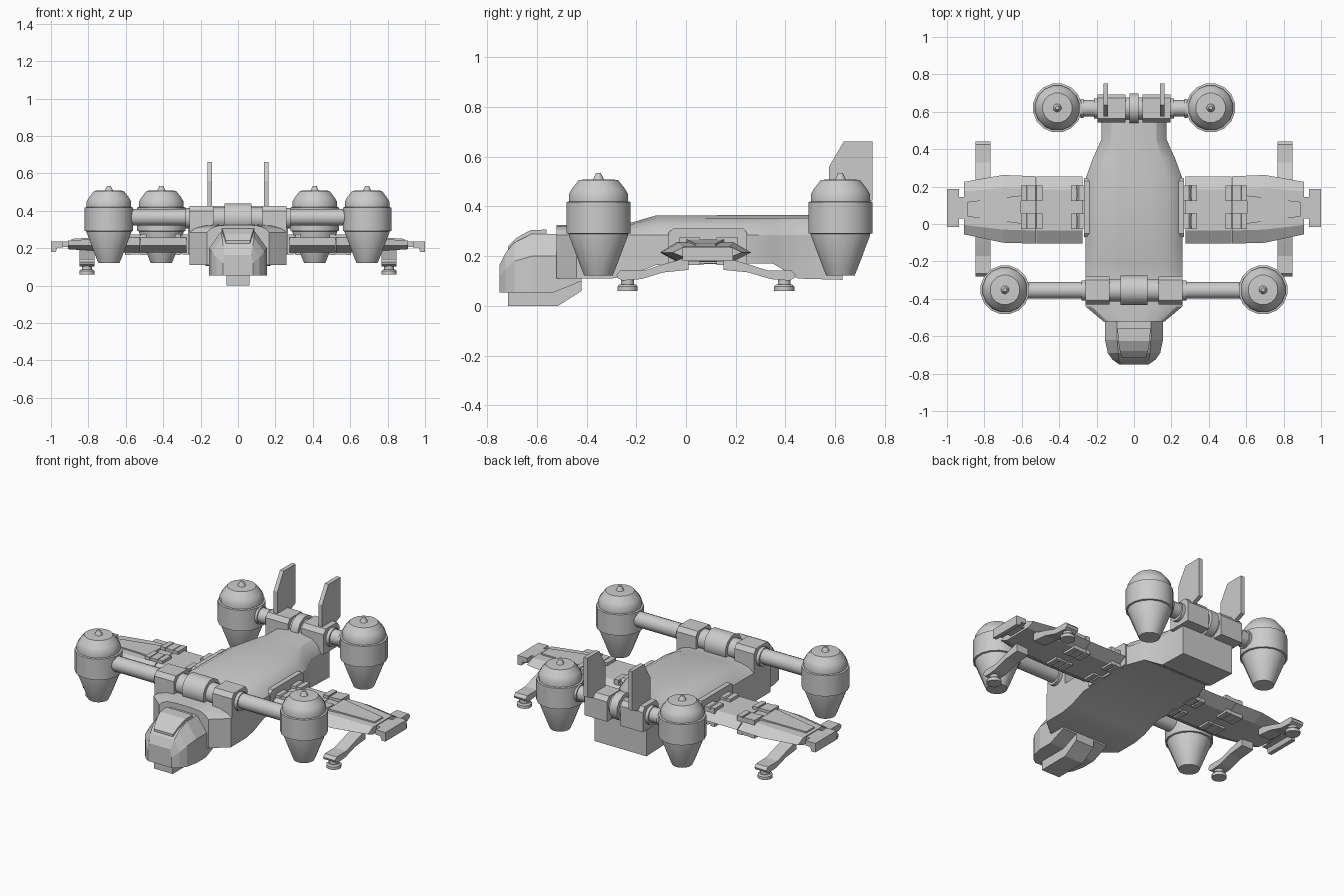
import bpy, bmesh
from math import cos, sin, pi, radians

if "Cube" in bpy.data.objects:
    bpy.data.objects.remove(bpy.data.objects["Cube"])


def loft(name, rings, mirror=False, smooth=0):
    """Skin a list of equal-length point rings, cap both ends, optionally mirror in x."""
    bm = bmesh.new()
    vs = [[bm.verts.new(p) for p in r] for r in rings]
    n = len(rings[0])
    for a, b in zip(vs, vs[1:]):
        for i in range(n):
            j = (i + 1) % n
            bm.faces.new((a[i], a[j], b[j], b[i]))
    bm.faces.new(vs[0])
    bm.faces.new(vs[-1])
    bmesh.ops.recalc_face_normals(bm, faces=bm.faces)
    me = bpy.data.meshes.new(name)
    bm.to_mesh(me)
    bm.free()
    ob = bpy.data.objects.new(name, me)
    bpy.context.collection.objects.link(ob)
    if mirror:
        m = ob.modifiers.new("mirror", 'MIRROR')
        m.use_mirror_merge = False
    if smooth:
        bpy.ops.object.select_all(action='DESELECT')
        ob.select_set(True)
        bpy.context.view_layer.objects.active = ob
        bpy.ops.object.shade_smooth_by_angle(angle=radians(smooth))
    return ob


def box(name, x, y, z, mirror=True):
    return loft(name, [[(a, y[0], z[0]), (a, y[1], z[0]), (a, y[1], z[1]), (a, y[0], z[1])] for a in x], mirror)


def side_prism(name, prof, x0, x1, mirror=False):
    return loft(name, [[(x, y, z) for y, z in prof] for x in (x0, x1)], mirror)


def turned(name, axis, centre, prof, n=16, mirror=True):
    """Revolve (radius, position) pairs around an axis through centre."""
    rings = []
    for r, t in prof:
        ring = []
        for i in range(n):
            a = 2 * pi * (i + .5) / n
            u, v = r * cos(a), r * sin(a)
            d = {'x': (t, u, v), 'y': (u, t, v), 'z': (u, v, t)}[axis]
            ring.append(tuple(c + e for c, e in zip(centre, d)))
        rings.append(ring)
    return loft(name, rings, mirror, 32)


# Main hull: rounded deck, arched belly, narrowing tail
def hull_ring(y, w, top, bottom):
    half = [(w, bottom), (w, .285), (w * .88, .285 + (top - .285) * .5),
            (w * .68, .285 + (top - .285) * .85), (w * .3, top)]
    return [(x, y, z) for x, z in half] + [(-x, y, z) for x, z in reversed(half)]


loft("hull", [hull_ring(*s) for s in (
    (-.52, .165, .325, .11), (-.44, .26, .327, .11), (-.30, .26, .329, .11),
    (-.22, .26, .335, .125), (-.12, .26, .364, .165), (.24, .26, .365, .17),
    (.35, .22, .365, .17), (.45, .175, .365, .11), (.63, .175, .365, .105))], smooth=25)


# Cockpit, canopy plate and chin
def nose_ring(y, w, shoulder, tw, top, bottom=.055):
    return [(w, y, bottom), (w, y, shoulder), (tw, y, top),
            (-tw, y, top), (-w, y, shoulder), (-w, y, bottom)]


loft("cockpit", [nose_ring(*s) for s in (
    (-.42, .155, .20, .09, .29, .10), (-.53, .155, .20, .09, .29),
    (-.62, .155, .20, .09, .29), (-.69, .14, .18, .085, .255),
    (-.725, .115, .15, .08, .215), (-.75, .08, .12, .07, .165))])
loft("canopy", [[(w, y, z - .05), (w, y, z), (-w, y, z), (-w, y, z - .05)] for y, w, z in (
    (-.56, .088, .307), (-.625, .085, .305), (-.68, .075, .275), (-.715, .065, .24))])
side_prism("chin", [(-.715, .06), (-.715, 0), (-.515, 0), (-.42, .06), (-.42, .12), (-.6, .12)], -.062, .062)

# Rotor beams: mounting blocks, hub drums and tubes, front and rear
for tag, y, xin, xout, xeng, hub, zlow in (
        ("front", -.355, .13, .26, .69, .072, .20), ("rear", .618, .045, .195, .41, .025, .28)):
    side_prism(tag + "_mount", [(y - .075, zlow), (y - .075, .40), (y - .055, .427),
                                (y + .055, .427), (y + .075, .40), (y + .075, zlow)], xin, xout, True)
    c = (0, y, .36)
    turned(tag + "_hub", 'x', c, [(.082, -hub), (.082, hub)], 12, False)
    turned(tag + "_axle", 'x', c, [(.06, -xin - .01), (.06, xin + .01)], 16, False)
    turned(tag + "_collar", 'x', c, [(.055, xout - .01), (.055, xout + .02)])
    turned(tag + "_tube", 'x', (0, y, .365), [(.045, xout), (.045, xeng - .08)])
    # Engine pod
    turned(tag + "_engine", 'z', (xeng, y + .003, 0), [
        (.058, .122), (.07, .15), (.122, .285), (.122, .29), (.132, .292), (.132, .418),
        (.121, .42), (.121, .45), (.108, .472), (.08, .507), (.022, .509), (.010, .534)])
turned("rear_beam_flange", 'x', (0, .618, .365), [(.052, .27), (.052, .285)])

# Twin tail fins
side_prism("tail_fin", [(.575, .40), (.575, .56), (.635, .662), (.75, .662), (.75, .425), (.69, .40)],
           .138, .163, True)


# Wings: hexagonal section, two panels, tip
def wing_ring(x, y0, y1, e0, e1, t):
    return [(x, y0, .215), (x, y0 + e0, .22 + t), (x, y1 - e1, .22 + t),
            (x, y1, .215), (x, y1 - e1, .215 - t), (x, y0 + e0, .215 - t)]


side_prism("wing_root", [(-.07, .17), (-.07, .295), (-.05, .312), (.23, .312), (.245, .295), (.245, .17)],
           .23, .268, True)
loft("inner_wing", [wing_ring(x, -.105, .255, .07, .07, .038) for x in (.275, .52)], True)
box("wing_spar", (.25, .60), (-.01, .17), (.195, .24))
loft("outer_wing", [wing_ring(.525, -.105, .255, .07, .07, .038),
                    wing_ring(.70, -.10, .262, .07, .07, .035),
                    wing_ring(.91, -.055, .225, .05, .05, .02)], True)
loft("wing_panel", [[(x, y0, .22), (x, y1, .22), (x, y1, z), (x, y0, z)] for x, y0, y1, z in (
    (.605, .002, .152, .268), (.89, .04, .118, .25))], True)
box("tip_joint", (.89, .95), (.03, .145), (.207, .235))
loft("wing_tip", [[(.935, y, .205), (.935, y, .235), (1, y, .235), (1, y, .18), (.975, y, .18), (.965, y, .205)]
                  for y in (-.015, .188)], True)

# Hinges on both sides of the inner panel
for y in (.015, .165):
    for x0, x1, tag in ((.275, .338, "inner"), (.488, .605, "outer")):
        xm = .272 if tag == "inner" else .55
        box(tag + "_hinge_plate", (x0, x1), (y - .028, y + .028), (.172, .266))
        turned(tag + "_hinge_pin", 'y', (xm, y, .22), [(.058, -.04), (.058, .04)], 8)
        if tag == "outer":
            box("hinge_lug", (.488, .52), (y - .042, y + .042), (.165, .276))
        box("hinge_strap", (x1 - .03, x1), (y - .042, y + .042), (.165, .276))

# Landing legs with ankles and feet, fore and aft of the wing
for tag, s in (("front", -1), ("rear", 1)):
    prof = [(.07, .20), (.12, .182), (.17, .168), (.25, .142), (.345, .142), (.36, .125), (.355, .112),
            (.335, .102), (.26, .108), (.17, .135), (.07, .145)]
    side_prism(tag + "_leg", [(.08 + s * d, z) for d, z in prof], .768, .848, True)
    foot_y = .08 + s * .315
    turned(tag + "_ankle", 'z', (.808, foot_y, 0), [(.027, .075), (.027, .12)], 12)
    turned(tag + "_foot", 'z', (.808, foot_y, 0), [(.042, .06), (.042, .078), (.034, .086)], 12)
